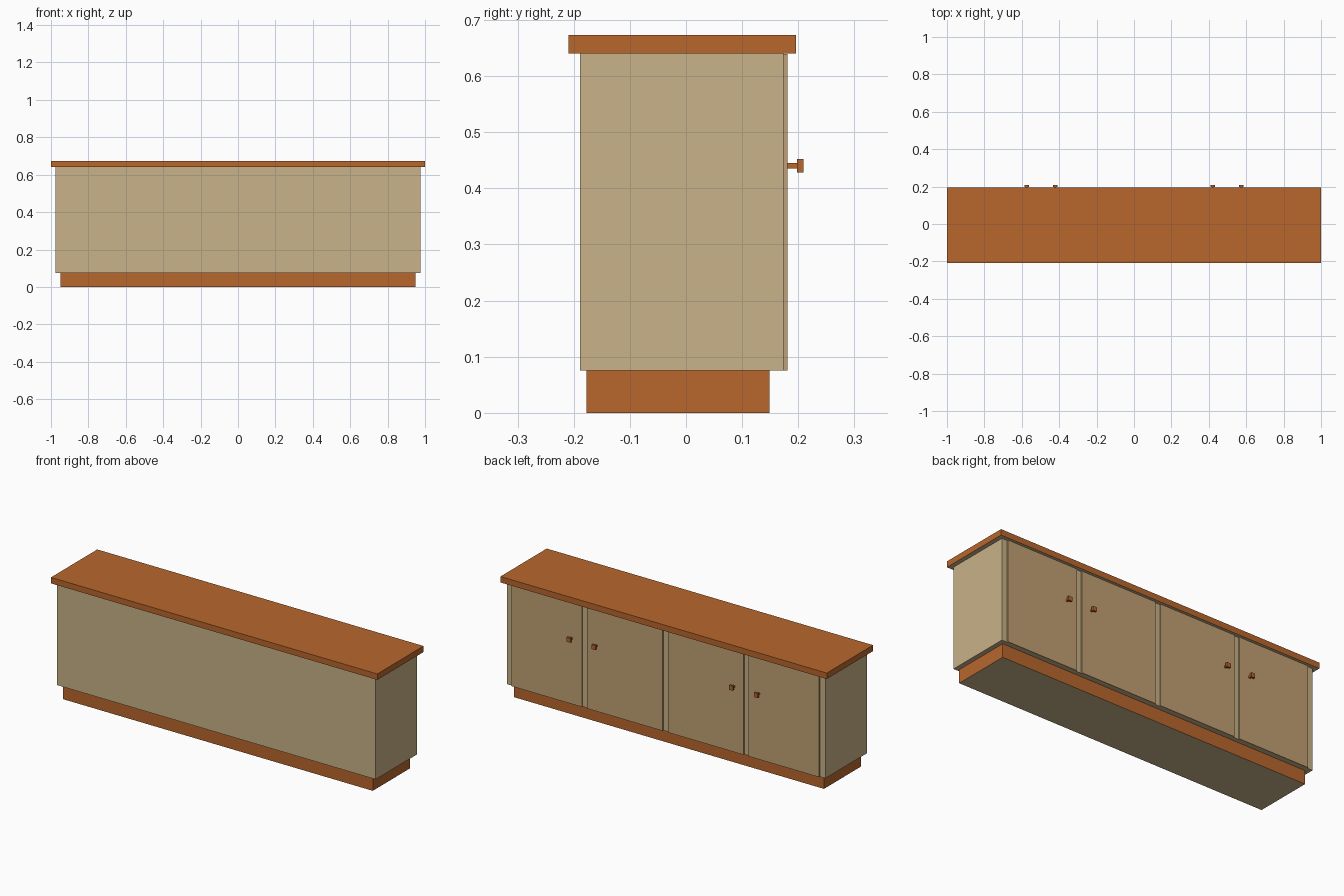
import bpy, bmesh

if "Cube" in bpy.data.objects:
    bpy.data.objects.remove(bpy.data.objects["Cube"])


def material(name, rgb):
    # sRGB 0-255 to linear
    lin = [((c / 255 + 0.055) / 1.055) ** 2.4 for c in rgb]
    m = bpy.data.materials.new(name)
    m.diffuse_color = (*lin, 1)
    m.use_nodes = True
    m.node_tree.nodes["Principled BSDF"].inputs["Base Color"].default_value = m.diffuse_color
    return m


WOOD = material("orange_wood", (184, 103, 44))
CREAM = material("cream_tan", (200, 178, 136))
DOOR = material("door_tan", (192, 160, 115))


def box(name, x, y, z, mat, under=None):
    """Box from (min, max) ranges; optional second material on the underside."""
    bm = bmesh.new()
    bmesh.ops.create_cube(bm, size=1)
    for v in bm.verts:
        v.co = [r[0] if c < 0 else r[1] for c, r in zip(v.co, (x, y, z))]
    bm.normal_update()
    if under:
        for f in bm.faces:
            f.material_index = int(f.normal.z < -0.5)
    me = bpy.data.meshes.new(name)
    bm.to_mesh(me)
    bm.free()
    me.materials.append(mat)
    if under:
        me.materials.append(under)
    ob = bpy.data.objects.new(name, me)
    bpy.context.collection.objects.link(ob)
    return ob


# Main carcass
box("plinth", (-0.95, 0.95), (-0.177, 0.149), (0, 0.075), WOOD, CREAM)
box("cabinet_body", (-0.976, 0.976), (-0.189, 0.174), (0.075, 0.64), CREAM)
box("worktop", (-1, 1), (-0.209, 0.196), (0.64, 0.673), WOOD, CREAM)

# Doors and knobs, mirrored in x
for side, s in (("right", 1), ("left", -1)):
    for part, a, b, k in (("inner", 0.016, 0.479, 0.421), ("outer", 0.511, 0.943, 0.574)):
        tag = f"{side}_{part}"
        box(f"door_{tag}", sorted((s * a, s * b)), (0.174, 0.181), (0.075, 0.6395), DOOR)
        c, z = s * k, 0.44
        box(f"knob_stem_{tag}", (c - 0.005, c + 0.005), (0.181, 0.198), (z - 0.005, z + 0.005), WOOD)
        box(f"knob_head_{tag}", (c - 0.012, c + 0.012), (0.198, 0.209), (z - 0.012, z + 0.012), WOOD)
